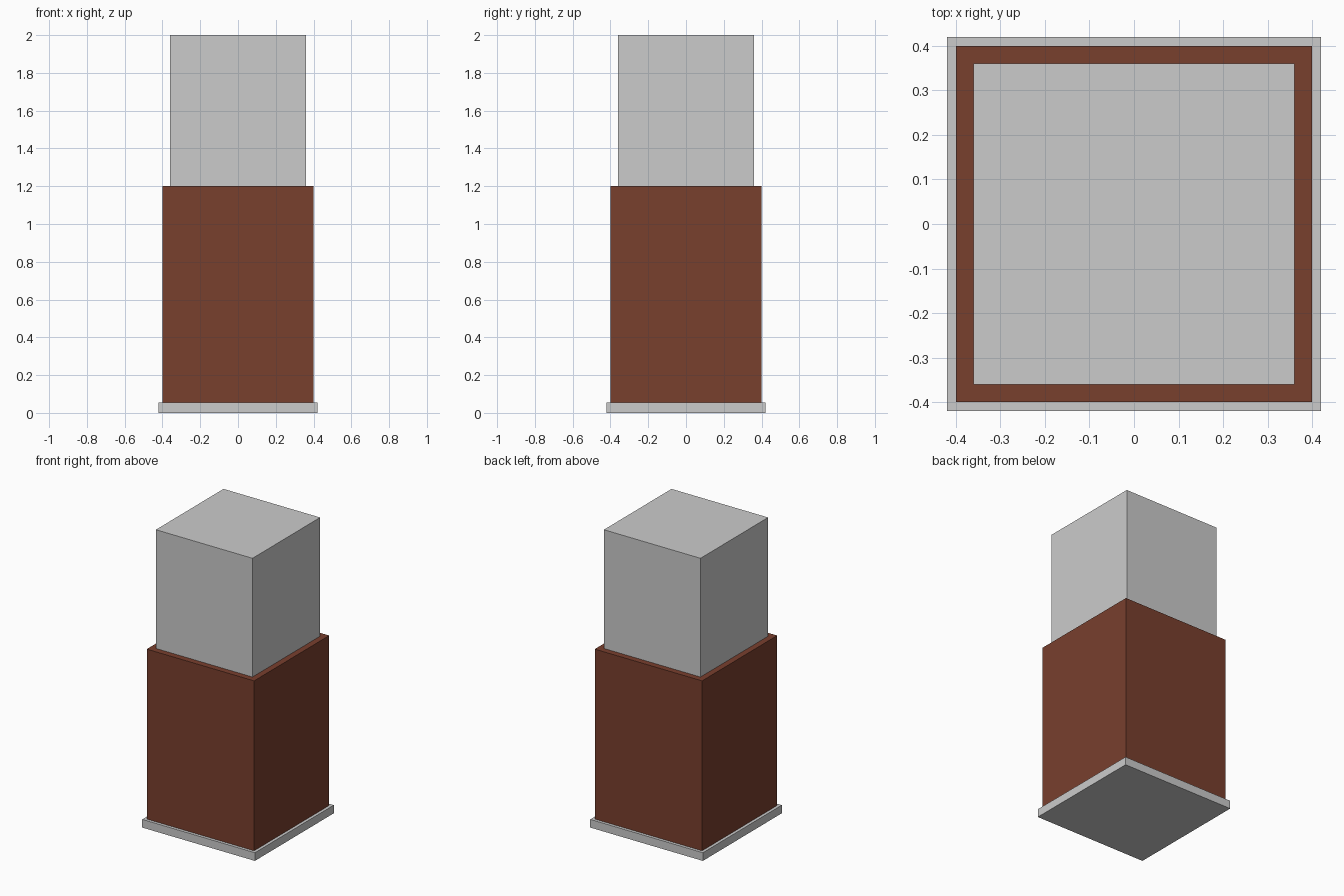
import bpy

if "Cube" in bpy.data.objects:
    bpy.data.objects.remove(bpy.data.objects["Cube"])


def box(name, half, z0, z1, mat=None):
    bpy.ops.mesh.primitive_cube_add(size=1, location=(0, 0, (z0 + z1) / 2))
    ob = bpy.context.object
    ob.name = name
    ob.scale = (2 * half, 2 * half, z1 - z0)
    bpy.ops.object.transform_apply(location=False, rotation=False, scale=True)
    if mat:
        ob.data.materials.append(mat)
    return ob


brown = bpy.data.materials.new("brown")
brown.diffuse_color = (0.19, 0.05, 0.027, 1)
brown.use_nodes = True
brown.node_tree.nodes["Principled BSDF"].inputs["Base Color"].default_value = brown.diffuse_color

# Base plate, body and upper block stacked on each other
box("base_plate", 0.42, 0.0, 0.055)
box("lower_body", 0.40, 0.055, 1.2, brown)
box("upper_block", 0.36, 1.2, 2.0)
